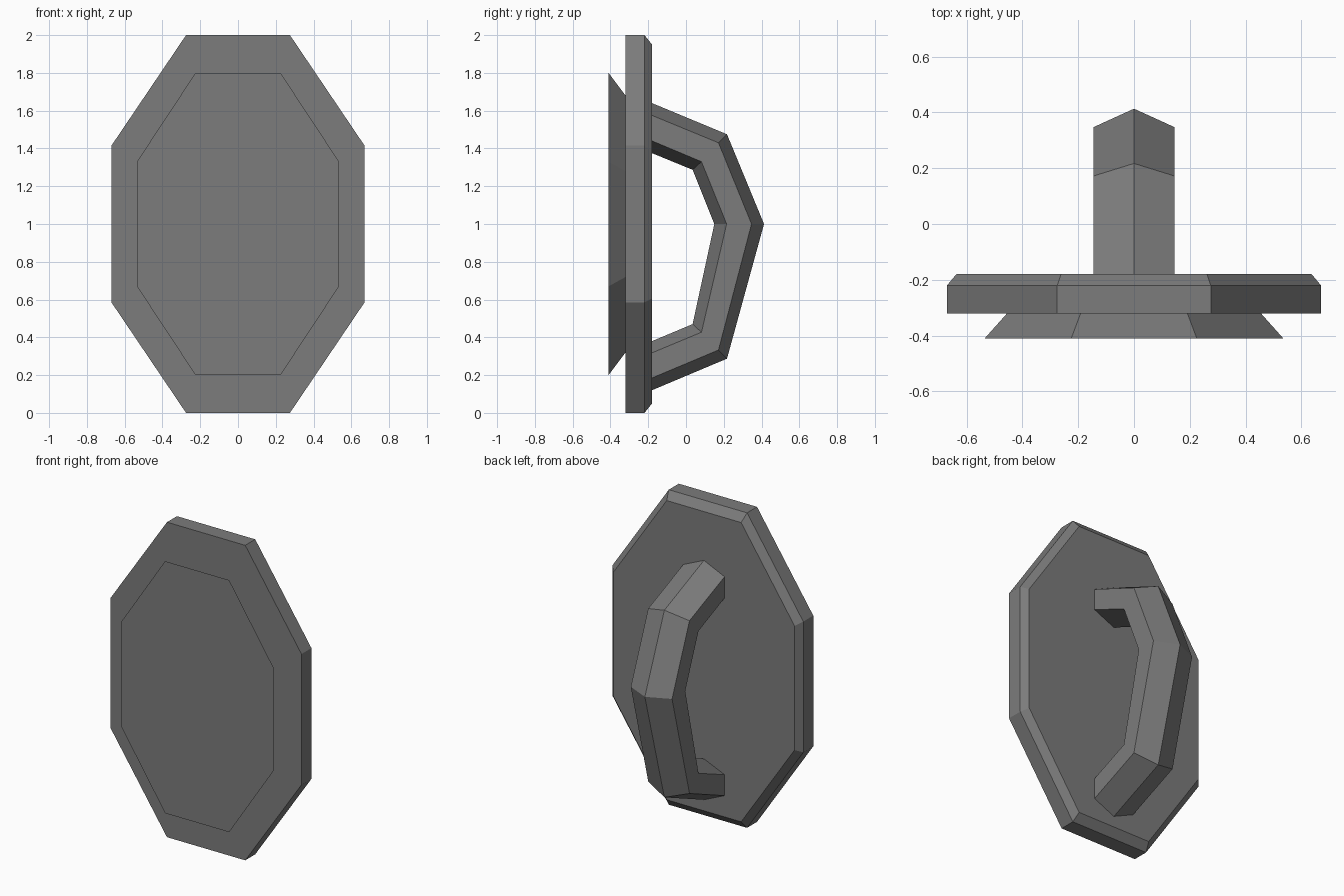
import bpy
import bmesh

cube = bpy.data.objects.get("Cube")
if cube:
    bpy.data.objects.remove(cube, do_unlink=True)

MID_Z = 1.0

grey = bpy.data.materials.new("iron_grey")
grey.use_nodes = True
colour = (0.2, 0.2, 0.2, 1)
grey.diffuse_color = colour
grey.node_tree.nodes["Principled BSDF"].inputs["Base Color"].default_value = colour


def loft(name, rings):
    """Skin a series of equal-sized rings into a closed flat-shaded solid."""
    bm = bmesh.new()
    loops = [[bm.verts.new(p) for p in ring] for ring in rings]
    n = len(loops[0])
    for a, b in zip(loops, loops[1:]):
        for i in range(n):
            j = (i + 1) % n
            bm.faces.new((a[i], a[j], b[j], b[i]))
    bm.faces.new(loops[0])
    bm.faces.new(loops[-1])
    bmesh.ops.recalc_face_normals(bm, faces=bm.faces)
    mesh = bpy.data.meshes.new(name)
    bm.to_mesh(mesh)
    bm.free()
    mesh.materials.append(grey)
    obj = bpy.data.objects.new(name, mesh)
    bpy.context.collection.objects.link(obj)
    return obj


def octagon(y, half_w, half_h, corner_x, corner_z, scale=1.0):
    """Tall octagon ring around the centre, in the plane at depth y."""
    quarter = [(half_w, corner_z), (corner_x, half_h)]
    half = quarter + [(-x, z) for x, z in reversed(quarter)]
    points = half + [(-x, -z) for x, z in half]
    return [(x * scale, y, MID_Z + z * scale) for x, z in points]


# Main plate, with its back rim chamfered
plate = (0.67, 1.0, 0.275, 0.415)
loft("plate", [octagon(-0.32, *plate), octagon(-0.22, *plate),
               octagon(-0.18, *plate, scale=0.95)])

# Raised front panel, flaring towards the front
panel = (0.535, 0.8, 0.225, 0.33)
loft("front_panel", [octagon(-0.41, *panel),
                     octagon(-0.32, *panel, scale=0.85)])

# Bent handle: a six-sided bar with ridges on its outer and inner edges
HALF_WIDTH = 0.145
outer_ridge = [(-0.18, 1.64), (0.217, 1.475), (0.413, 1.0), (0.217, 0.287), (-0.18, 0.12)]
outer_side = [(-0.18, 1.575), (0.172, 1.43), (0.347, 1.0), (0.172, 0.333), (-0.18, 0.185)]
inner_side = [(-0.18, 1.44), (0.082, 1.33), (0.215, 1.0), (0.082, 0.427), (-0.18, 0.318)]
inner_ridge = [(-0.18, 1.375), (0.035, 1.287), (0.15, 1.0), (0.035, 0.47), (-0.18, 0.38)]
bar = [(0, outer_ridge), (HALF_WIDTH, outer_side), (HALF_WIDTH, inner_side),
       (0, inner_ridge), (-HALF_WIDTH, inner_side), (-HALF_WIDTH, outer_side)]
loft("handle", [[(x, *path[i]) for x, path in bar] for i in range(len(outer_ridge))])
